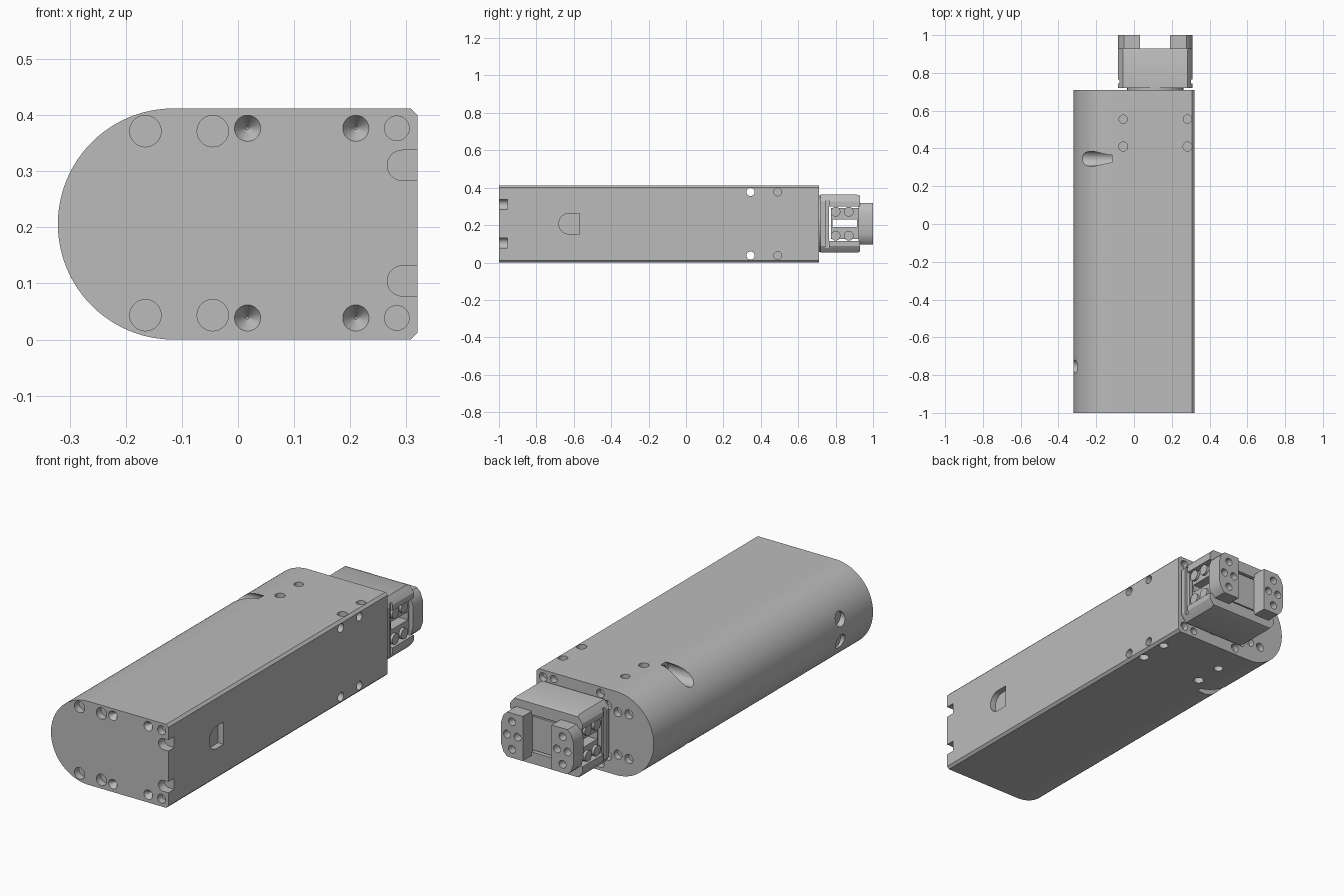
import bpy, bmesh, math
from mathutils import Vector

if "Cube" in bpy.data.objects:
    bpy.data.objects.remove(bpy.data.objects["Cube"])

MID = 0.2075                       # height of the mirror plane
HEAD = 0.112                       # x centre of the gripper head

grey = bpy.data.materials.new("plain_grey")
grey.use_nodes = True
grey.diffuse_color = (0.5, 0.5, 0.5, 1)
grey.node_tree.nodes["Principled BSDF"].inputs["Base Color"].default_value = (0.5, 0.5, 0.5, 1)


def place(axis, u, v, w):
    return Vector({"x": (w, u, v), "y": (u, w, v), "z": (u, v, w)}[axis])


def prism(bm, axis, pts, a, b, taper=1.0):
    """Extrude a 2D outline along an axis; taper shrinks the far end."""
    n = len(pts)
    cu, cv = sum(p[0] for p in pts) / n, sum(p[1] for p in pts) / n
    near = [bm.verts.new(place(axis, u, v, a)) for u, v in pts]
    far = [bm.verts.new(place(axis, cu + (u - cu) * taper, cv + (v - cv) * taper, b)) for u, v in pts]
    faces = [bm.faces.new(near), bm.faces.new(far[::-1])]
    for i in range(n):
        j = (i + 1) % n
        faces.append(bm.faces.new((near[j], near[i], far[i], far[j])))
    bmesh.ops.recalc_face_normals(bm, faces=faces)


def arc(cu, cv, r, start, end, n):
    angles = [math.radians(start + (end - start) * i / n) for i in range(n + 1)]
    return [(cu + r * math.cos(t), cv + r * math.sin(t)) for t in angles]


def hole(bm, axis, u, v, r, a, b, taper=1.0):
    prism(bm, axis, arc(u, v, r, 0, 360, 28)[:-1], a, b, taper)


def rect(u0, u1, v0, v1):
    return [(u0, v0), (u1, v0), (u1, v1), (u0, v1)]


def finish(name, bm, cutter=False):
    mesh = bpy.data.meshes.new(name)
    bm.to_mesh(mesh)
    bm.free()
    mesh.materials.append(grey)
    ob = bpy.data.objects.new(name, mesh)
    bpy.context.collection.objects.link(ob)
    if cutter:
        ob.hide_render = True
    return ob


def cut(ob, *cutters):
    for c in cutters:
        m = ob.modifiers.new("cut", "BOOLEAN")
        m.operation, m.solver, m.object = "DIFFERENCE", "EXACT", c
    bpy.ops.object.select_all(action="DESELECT")
    ob.select_set(True)
    bpy.context.view_layer.objects.active = ob
    for m in list(ob.modifiers):
        bpy.ops.object.modifier_apply(modifier=m.name)
    bpy.ops.object.shade_smooth_by_angle(angle=math.radians(30))
    for c in cutters:
        bpy.data.objects.remove(c)


# Main body: flat on one side, half round on the other
bm = bmesh.new()
c, top = 0.012, 2 * MID - 0.003
outline = [(0.32 - c, 0.0), (0.32, c), (0.32, top - c), (0.32 - c, top)]
outline += arc(-0.115, top / 2, top / 2, 90, 270, 48)
prism(bm, "y", outline, -1.0, 0.71)
body = finish("body", bm)

holes, drills = bmesh.new(), bmesh.new()
for s in (-1, 1):
    # Front face: plain holes, countersinks and edge slots
    for x, dz, r in ((-0.165, 0.164, 0.028), (-0.045, 0.164, 0.028), (0.283, 0.169, 0.022)):
        hole(holes, "y", x, MID + s * dz, r, -1.01, -0.965)
    for x in (0.017, 0.21):
        hole(holes, "y", x, MID + s * 0.169, 0.024, -1.001, -0.97, 0.1)
    slot = arc(0.293, MID + s * 0.103, 0.027, 90, 270, 14)
    slot += [(0.34, slot[-1][1]), (0.34, slot[0][1])]
    prism(holes, "y", slot, -1.01, -0.955)
    # Back face holes
    for x, dz, r in ((0.283, 0.169, 0.021), (0.225, 0.175, 0.018), (-0.03, 0.172, 0.021),
                     (-0.07, 0.125, 0.022), (-0.125, 0.105, 0.022), (-0.185, 0.11, 0.022)):
        hole(holes, "y", x, MID + s * dz, r, 0.72, 0.68)
    # Top and bottom screw holes
    for x in (-0.057, 0.283):
        for y, r in ((0.555, 0.022), (0.41, 0.024)):
            hole(holes, "z", x, y, r, MID + s * 0.22, MID + s * 0.175)
    # Flat side: blind hole, and long drilled hole with counterbore
    z = MID + s * 0.17
    hole(holes, "x", 0.49, z, 0.021, 0.33, 0.29)
    hole(holes, "x", 0.345, z, 0.04, -0.36, -0.117)
    hole(drills, "x", 0.345, z, 0.022, 0.33, -0.2)
    # Round side holes
    hole(holes, "x", -0.755, MID + s * 0.055, 0.035, -0.34, -0.29)
# Flat side pocket with a round end
pocket = arc(-0.625, MID, 0.055, 90, 270, 20)
pocket += [(-0.57, MID - 0.055), (-0.57, MID + 0.055)]
prism(holes, "x", pocket, 0.33, 0.29)
cut(body, finish("hole_cutter", holes, True), finish("drill_cutter", drills, True))

# Neck between body and head
bm = bmesh.new()
hole(bm, "y", HEAD, MID, 0.15, 0.70, 0.73)
cut(finish("neck", bm))

# Head housing: round section trimmed flat, with bevelled back edges
bm = bmesh.new()
W, H, R = 0.197, 0.155, 0.23
quarter = arc(0, 0, R, math.degrees(math.acos(W / R)), math.degrees(math.asin(H / R)), 6)
loop = quarter + [(-u, v) for u, v in quarter[::-1]]
loop += [(-u, -v) for u, v in loop]
prism(bm, "y", [(HEAD + u, MID + v) for u, v in loop], 0.72, 0.93)
rim = [e for e in bm.edges if all(v.co.y > 0.92 for v in e.verts)
       and all(abs(v.co.z - MID) > H - 0.001 for v in e.verts)]
bmesh.ops.bevel(bm, geom=rim, offset=0.016, segments=1, affect="EDGES")
housing = finish("head_housing", bm)
bm, grooves = bmesh.new(), bmesh.new()
prism(bm, "x", rect(0.765, 0.95, MID - 0.092, MID + 0.092), -0.2, 0.4)
for s in (-1, 1):
    x = HEAD + s * W
    prism(grooves, "y", rect(x - 0.012, x + 0.012, MID - 0.13, MID + 0.13), 0.745, 0.765)
cut(housing, finish("channel_cutter", bm, True), finish("groove_cutter", grooves, True))

# Slide rails inside the head, split by an open slit
bm = bmesh.new()
prism(bm, "x", rect(0.775, 0.925, MID - 0.083, MID + 0.083), HEAD - 0.175, HEAD + 0.175)
rails = finish("slide_rails", bm)
bm = bmesh.new()
prism(bm, "x", rect(0.782, 0.915, MID - 0.017, MID + 0.023), -0.2, 0.4)
cut(rails, finish("slit_cutter", bm, True))

# Roller heads on each end of the rails
bm = bmesh.new()
for side in (-1, 1):
    for s in (-1, 1):
        for y in (0.80, 0.87):
            hole(bm, "x", y, MID + s * 0.064, 0.026, HEAD + side * 0.17, HEAD + side * 0.188)
cut(finish("rollers", bm))

# Two gripper jaws with four mounting holes each
for side, name in ((-1, "right_jaw"), (1, "left_jaw")):
    bm = bmesh.new()
    edge = [(0.079, 0.11), (0.165, 0.11), (0.185, 0.09), (0.197, 0.055)]
    edge += [(u, -v) for u, v in edge[::-1]]
    prism(bm, "y", [(HEAD + side * u, MID + v) for u, v in edge], 0.922, 1.0)
    jaw = finish(name, bm)
    bm = bmesh.new()
    for u, v in ((0.138, 0.068), (0.138, -0.068), (0.108, 0), (0.165, 0)):
        hole(bm, "y", HEAD + side * u, MID + v, 0.019, 1.01, 0.96)
    cut(jaw, finish("jaw_hole_cutter", bm, True))
